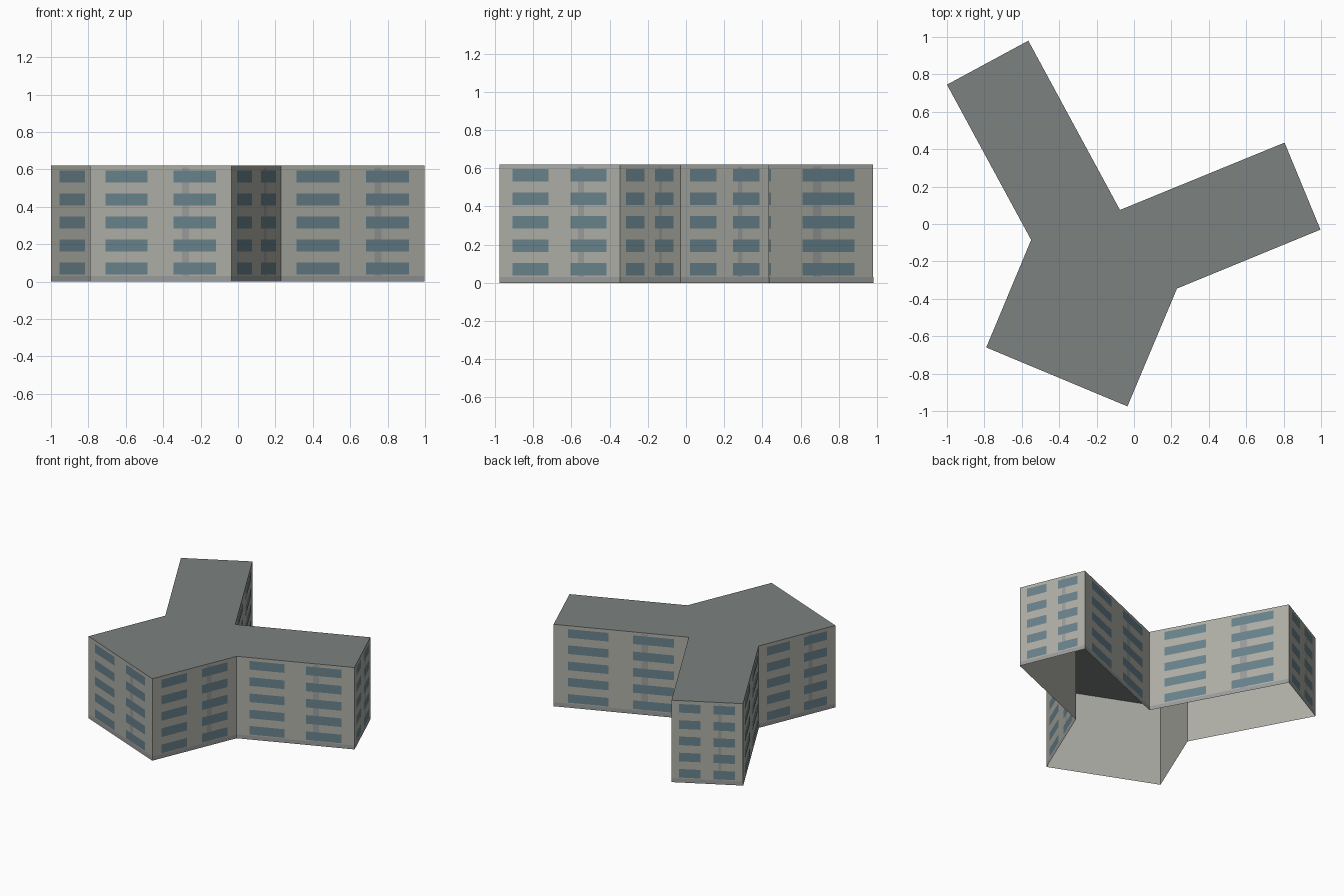
import bpy
from mathutils import Vector

if "Cube" in bpy.data.objects:
    bpy.data.objects.remove(bpy.data.objects["Cube"])

H = 0.62
# Y-shaped footprint, counter-clockwise from above
PLAN = [(-1, .745), (-.55, -.085), (-.79, -.66), (-.035, -.975), (.23, -.345),
        (.997, -.03), (.805, .435), (-.075, .075), (-.565, .98)]
EDGES = [(Vector(PLAN[i]), Vector(PLAN[(i + 1) % len(PLAN)])) for i in range(len(PLAN))]


def material(name, rgb):
    m = bpy.data.materials.new(name)
    m.diffuse_color = (*rgb, 1)
    m.use_nodes = True
    m.node_tree.nodes["Principled BSDF"].inputs["Base Color"].default_value = m.diffuse_color
    return m


def add_object(name, verts, faces, mat):
    me = bpy.data.meshes.new(name)
    me.from_pydata(verts, [], faces)
    me.update()
    me.materials.append(mat)
    ob = bpy.data.objects.new(name, me)
    bpy.context.collection.objects.link(ob)
    return ob


def wall_panels(name, rects, offset, mat):
    """Lay rectangles (u0, u1, z0, z1) on every facade; u runs 0-1 along the wall."""
    verts, faces = [], []
    for a, b in EDGES:
        d = (b - a).normalized()
        out = Vector((d.y, -d.x)) * offset
        for u0, u1, z0, z1 in rects:
            n = len(verts)
            for u, z in ((u0, z0), (u1, z0), (u1, z1), (u0, z1)):
                p = a.lerp(b, u) + out
                verts.append((p.x, p.y, z))
            faces.append((n, n + 1, n + 2, n + 3))
    return add_object(name, verts, faces, mat)


wall_mat = material("concrete", (.42, .42, .38))
roof_mat = material("roof_grey", (.20, .22, .21))
glass_mat = material("window_blue", (.14, .22, .26))
trim_mat = material("trim_grey", (.32, .33, .33))

# Facades and flat roof, underside left open
wall_panels("walls", [(0, 1, 0, H)], 0, wall_mat)
add_object("roof", [(x, y, H) for x, y in PLAN], [tuple(range(len(PLAN)))], roof_mat)

# Base band and vertical service strip
wall_panels("base_band", [(0, 1, 0, .03)], .001, trim_mat)
wall_panels("vertical_strip", [(.65, .70, .03, .61)], .001, trim_mat)

# Five floors of windows, two per facade
rows = [.038 + .123 * i for i in range(5)]
wall_panels("windows", [(u, u + .30, z, z + .065) for z in rows for u in (.108, .59)],
            .002, glass_mat)
